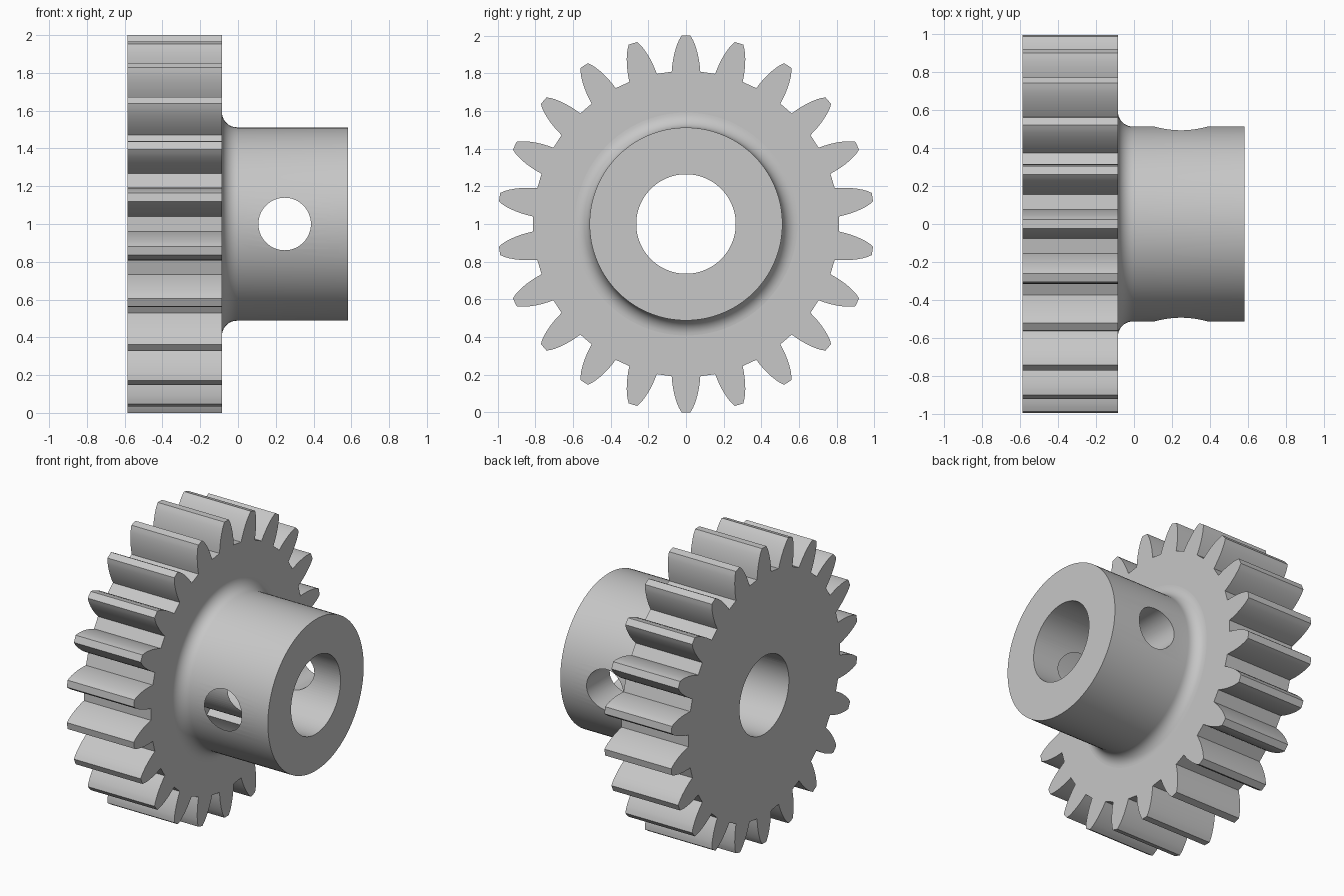
import bpy
import bmesh
from math import pi, sin, cos, asin, radians
from mathutils import Matrix, Vector

cube = bpy.data.objects.get("Cube")
if cube:
    bpy.data.objects.remove(cube, do_unlink=True)

TEETH = 22
GEAR_BACK, GEAR_FACE, HUB_END = -0.585, -0.085, 0.582
HUB_R, BORE_R, FILLET = 0.512, 0.264, 0.08
HOLE_X, HOLE_R = 0.247, 0.139
SEGMENTS = 96

steel = bpy.data.materials.new("grey steel")
steel.use_nodes = True
grey = (0.57, 0.57, 0.57, 1)
steel.diffuse_color = grey
steel.node_tree.nodes["Principled BSDF"].inputs["Base Color"].default_value = grey


def make_object(name, bm):
    bmesh.ops.recalc_face_normals(bm, faces=bm.faces)
    mesh = bpy.data.meshes.new(name)
    bm.to_mesh(mesh)
    bm.free()
    mesh.materials.append(steel)
    obj = bpy.data.objects.new(name, mesh)
    bpy.context.collection.objects.link(obj)
    return obj


def cylinder(name, radius, length, centre, axis):
    bm = bmesh.new()
    turn = Matrix.Rotation(pi / 2, 4, axis)
    bmesh.ops.create_cone(bm, cap_ends=True, segments=SEGMENTS, radius1=radius,
                          radius2=radius, depth=length,
                          matrix=Matrix.Translation(centre) @ turn)
    return make_object(name, bm)


def apply_boolean(target, tool, operation):
    mod = target.modifiers.new(operation.lower(), "BOOLEAN")
    mod.operation, mod.object, mod.solver = operation, tool, "EXACT"
    with bpy.context.temp_override(object=target, active_object=target):
        bpy.ops.object.modifier_apply(modifier=mod.name)
    bpy.data.objects.remove(tool, do_unlink=True)


# Toothed wheel: one tooth flank (radius, half width), mirrored and repeated
flank = [(0.812, 0.076), (0.84, 0.0735), (0.87, 0.0695), (0.90, 0.0635),
         (0.93, 0.0555), (0.96, 0.045), (0.98, 0.0355), (1.0, 0.023)]
tooth = [(r, -asin(w / r)) for r, w in flank]
tooth += [(r, -a) for r, a in reversed(tooth)]
bm = bmesh.new()
outline = []
for i in range(TEETH):
    for r, a in tooth:
        angle = 2 * pi * i / TEETH + a
        outline.append(bm.verts.new((GEAR_BACK, r * sin(angle), 1 + r * cos(angle))))
face = bm.faces.new(outline)
wall = bmesh.ops.extrude_face_region(bm, geom=[face])
bmesh.ops.translate(bm, vec=(GEAR_FACE - GEAR_BACK, 0, 0),
                    verts=[v for v in wall["geom"] if isinstance(v, bmesh.types.BMVert)])
gear = make_object("gear_with_hub", bm)

# Hub: turned profile with a fillet where it meets the wheel
profile = [(GEAR_FACE - 0.1, 0), (GEAR_FACE - 0.1, HUB_R + FILLET)]
for i in range(11):
    t = pi / 2 * i / 10
    profile.append((GEAR_FACE + FILLET * (1 - cos(t)), HUB_R + FILLET * (1 - sin(t))))
profile += [(HUB_END, HUB_R), (HUB_END, 0)]
bm = bmesh.new()
points = [bm.verts.new((x, 0, 1 + r)) for x, r in profile]
edges = [bm.edges.new(pair) for pair in zip(points, points[1:])]
bmesh.ops.spin(bm, geom=points + edges, cent=(0, 0, 1), axis=(1, 0, 0),
               angle=2 * pi, steps=SEGMENTS, use_duplicate=False)
bmesh.ops.remove_doubles(bm, verts=bm.verts, dist=1e-5)
apply_boolean(gear, make_object("hub", bm), "UNION")

# Shaft bore along the axis and set screw hole straight across the hub
apply_boolean(gear, cylinder("bore_cutter", BORE_R, 2, Vector((0, 0, 1)), "Y"), "DIFFERENCE")
apply_boolean(gear, cylinder("screw_hole_cutter", HOLE_R, 2, Vector((HOLE_X, 0, 1)), "X"),
              "DIFFERENCE")

# Smooth curved walls; keep the end faces flat and all corners sharp
bm = bmesh.new()
bm.from_mesh(gear.data)
for f in bm.faces:
    f.smooth = abs(f.normal.x) < 0.9999
    f.material_index = 0
for e in bm.edges:
    e.smooth = (all(f.smooth for f in e.link_faces)
                and e.calc_face_angle(0) < radians(25))
bm.to_mesh(gear.data)
bm.free()
